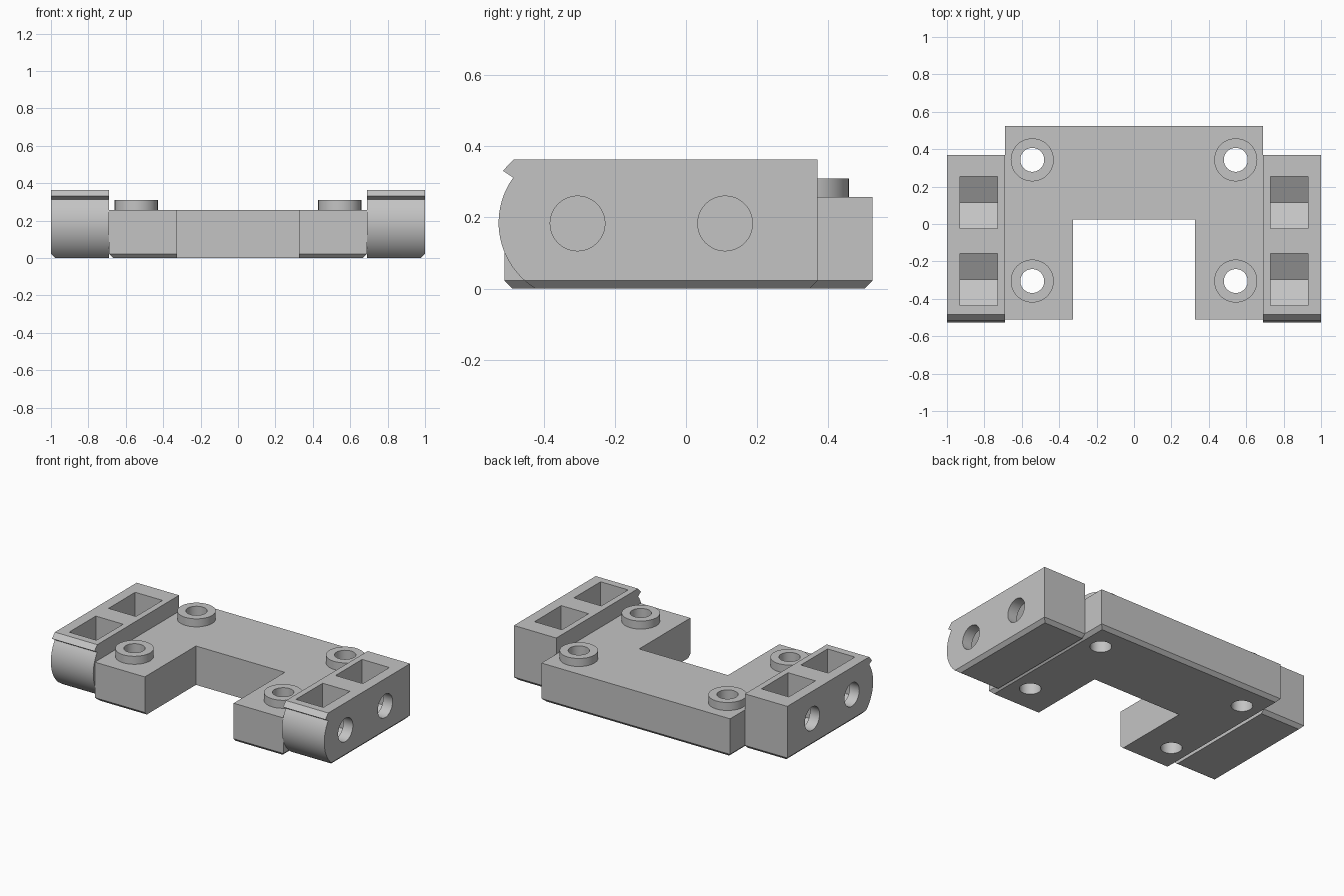
import bpy, bmesh, math
from mathutils import Vector

if "Cube" in bpy.data.objects:
    bpy.data.objects.remove(bpy.data.objects["Cube"])

grey = bpy.data.materials.new("plain grey")
grey.diffuse_color = (0.55, 0.55, 0.55, 1)
grey.use_nodes = True
grey.node_tree.nodes["Principled BSDF"].inputs["Base Color"].default_value = grey.diffuse_color
C = 0.022          # bottom chamfer
TOP = 0.257        # plate top
SCREWS = [(sx * 0.544, y) for sx in (-1, 1) for y in (0.343, -0.305)]


def finish(bm, name):
    bmesh.ops.recalc_face_normals(bm, faces=bm.faces)
    me = bpy.data.meshes.new(name)
    bm.to_mesh(me)
    bm.free()
    me.materials.append(grey)
    ob = bpy.data.objects.new(name, me)
    bpy.context.collection.objects.link(ob)
    return ob


def loft(rings, name, cut=None):
    """Skin a stack of matching rings and cap both ends."""
    bm = bmesh.new()
    vs = [[bm.verts.new(p) for p in r] for r in rings]
    n = len(vs[0])
    for a, b in zip(vs, vs[1:]):
        for i in range(n):
            j = (i + 1) % n
            bm.faces.new((a[i], a[j], b[j], b[i]))
    bm.faces.new(vs[0][::-1])
    bm.faces.new(vs[-1])
    if cut:
        bmesh.ops.recalc_face_normals(bm, faces=bm.faces)
        res = bmesh.ops.bisect_plane(bm, geom=bm.verts[:] + bm.edges[:] + bm.faces[:],
                                     plane_co=cut[0], plane_no=cut[1], clear_outer=True)
        edges = [e for e in res["geom_cut"] if isinstance(e, bmesh.types.BMEdge)]
        bmesh.ops.contextual_create(bm, geom=edges)
    return finish(bm, name)


def circle(y, z, r, n=48):
    return [(y + r * math.cos(2 * math.pi * i / n), z + r * math.sin(2 * math.pi * i / n))
            for i in range(n)]


def upright(points, z0, z1, name):
    return loft([[(x, y, z) for x, y in points] for z in (z0, z1)], name)


def sideways(points, x0, x1, name, cut=None):
    return loft([[(x, y, z) for y, z in points] for x in (x0, x1)], name, cut)


def activate(ob):
    bpy.ops.object.select_all(action='DESELECT')
    ob.select_set(True)
    bpy.context.view_layer.objects.active = ob


def carve(ob, cutters):
    activate(ob)
    for c in cutters:
        m = ob.modifiers.new("cut", 'BOOLEAN')
        m.operation, m.solver, m.object = 'DIFFERENCE', 'EXACT', c
        bpy.ops.object.modifier_apply(modifier=m.name)
        bpy.data.objects.remove(c)
    smooth(ob)


def smooth(ob):
    activate(ob)
    bpy.ops.object.shade_smooth_by_angle(angle=math.radians(20))


# U-shaped plate, chamfered under its outer edges only
def u_outline(c):
    half = [(0.325, 0.025), (0.325, -0.51 + c), (0.69 - c, -0.51 + c), (0.69 - c, 0.525 - c)]
    return half + [(-x, y) for x, y in reversed(half)]


plate = loft([[(x, y, z) for x, y in u_outline(c)] for c, z in ((C, 0), (0, C), (0, TOP))],
             "base_plate")
carve(plate, [upright(circle(x, y, 0.064), -0.1, 0.4, "screw_cutter") for x, y in SCREWS])

# Raised collars around the screw holes
for x, y in SCREWS:
    collar = upright(circle(x, y, 0.115), TOP, 0.31, "screw_collar")
    carve(collar, [upright(circle(x, y, 0.064), 0, 0.4, "screw_cutter")])

# Side blocks: rounded nose with a lip, chamfered back and outer bottom edges
cy, cz, r = -0.31, 0.185, 0.217
a0, a1 = math.pi - math.asin(0.127 / r), math.pi + math.asin(cz / r)
nose = [(cy + r * math.cos(a), cz + r * math.sin(a))
        for a in (a0 + (a1 - a0) * i / 24 for i in range(25))]
profile = [(0.37 - C, 0), (0.37, C), (0.37, 0.363), (-0.485, 0.363), (-0.515, 0.331)] + nose

for s, side in ((-1, "left"), (1, "right")):
    block = sideways(profile, s * 0.69, s, side + "_block",
                     (Vector((s, 0, C)), Vector((s, 0, -1))))
    cutters = []
    for y in (-0.297, 0.115):
        # Nut pocket: open at the top, with a hexagonal point at the floor
        w = 0.139
        h = w * math.tan(math.radians(30))
        pocket = [(y, 0.183 - 2 * h), (y + w, 0.183 - h), (y + w, 0.5), (y - w, 0.5), (y - w, 0.183 - h)]
        cutters.append(sideways(pocket, s * 0.73, s * 0.93, "pocket_cutter"))
    for y in (-0.305, 0.11):
        # Round bolt hole from the outer face into the pocket
        cutters.append(sideways(circle(y, 0.183, 0.077), s * 0.85, s * 1.1, "bolt_cutter"))
    carve(block, cutters)
